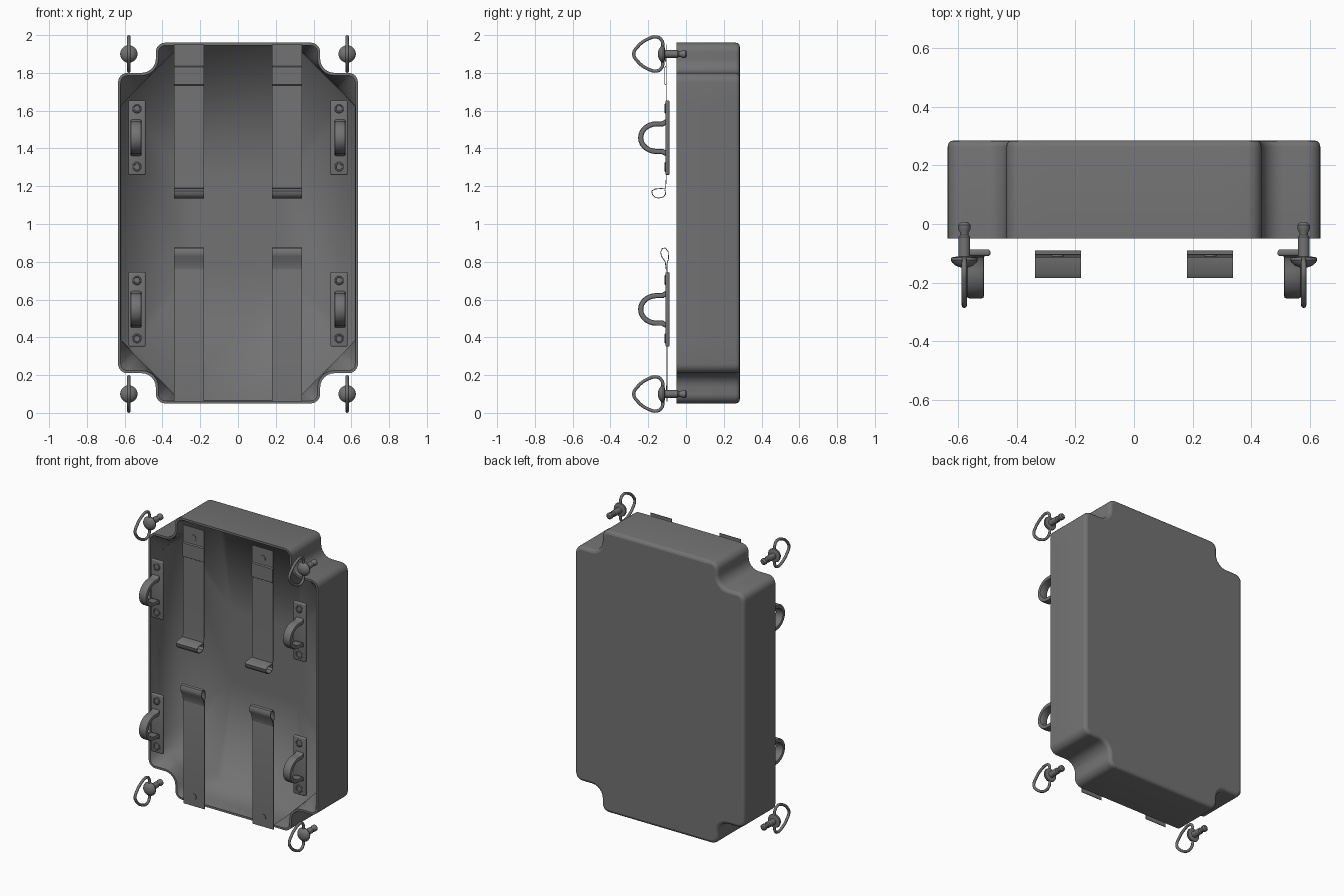
import bpy, bmesh
from math import sin, cos, pi, radians
from mathutils import Vector

if "Cube" in bpy.data.objects:
    bpy.data.objects.remove(bpy.data.objects["Cube"])

ZC = 1.005  # shell centre height
GREY = bpy.data.materials.new('dark_grey')
GREY.diffuse_color = (.17, .17, .17, 1)
GREY.use_nodes = True
GREY.node_tree.nodes["Principled BSDF"].inputs["Base Color"].default_value = GREY.diffuse_color


def select(ob):
    bpy.ops.object.select_all(action='DESELECT')
    ob.select_set(True)
    bpy.context.view_layer.objects.active = ob


def finish(name, bm, mods=(), angle=35):
    """Turn a bmesh into a smooth-shaded object with optional modifiers."""
    bmesh.ops.recalc_face_normals(bm, faces=bm.faces)
    me = bpy.data.meshes.new(name)
    bm.to_mesh(me)
    bm.free()
    me.materials.append(GREY)
    ob = bpy.data.objects.new(name, me)
    bpy.context.collection.objects.link(ob)
    select(ob)
    for kind, props in mods:
        m = ob.modifiers.new(kind.title(), kind)
        for k, v in props.items():
            setattr(m, k, v)
    for m in list(ob.modifiers):
        bpy.ops.object.modifier_apply(modifier=m.name)
    bpy.ops.object.shade_smooth_by_angle(angle=radians(angle))
    return ob


def loft(bm, loops, caps=(False, False)):
    rings = [[bm.verts.new(p) for p in lp] for lp in loops]
    n = len(rings[0])
    for a, b in zip(rings, rings[1:]):
        for i in range(n):
            j = (i + 1) % n
            bm.faces.new((a[i], a[j], b[j], b[i]))
    for use, ring in zip(caps, (rings[0], rings[-1])):
        if use:
            bm.faces.new(ring)


def lathe(name, prof, x, z, n=20):
    """Revolve (radius, y) points around an axis along y."""
    bm = bmesh.new()
    loft(bm, [[(x + r * cos(2 * pi * i / n), y, z + r * sin(2 * pi * i / n))
               for i in range(n)] for r, y in prof], (True, True))
    return finish(name, bm)


def ribbon(name, pts, x0, x1, thick, bevel=0):
    """Sweep a (y, z) path sideways into a strap of given thickness."""
    bm = bmesh.new()
    a = [bm.verts.new((x0, y, z)) for y, z in pts]
    b = [bm.verts.new((x1, y, z)) for y, z in pts]
    for i in range(len(pts) - 1):
        bm.faces.new((a[i], a[i + 1], b[i + 1], b[i]))
    mods = [('SOLIDIFY', dict(thickness=thick, offset=0, use_even_offset=True))]
    if bevel:
        mods.append(('BEVEL', dict(width=bevel, segments=2, limit_method='ANGLE', angle_limit=radians(40))))
    return finish(name, bm, mods)


# --- shell: rectangle with rounded notched corners, hollow with diagonal inner walls ---
def arc(cx, cz, r, a0, a1, n=6):
    return [(cx + r * cos(radians(a0 + (a1 - a0) * i / n)),
             cz + r * sin(radians(a0 + (a1 - a0) * i / n))) for i in range(n + 1)]


def outline(d, y, chamfer=None, point=None):
    q = [(.30, .955 - d)] + arc(.385, .905, .05 - d, 90, 0) \
        + arc(.51, .87, .075 + d, 180, 270) \
        + arc(.585, .745, .05 - d, 90, 0) + [(.635 - d, .62)]
    if chamfer:  # flatten the corner onto a diagonal wall
        q = [(x - max(0, (x + z - chamfer) / 2), z - max(0, (x + z - chamfer) / 2)) for x, z in q]
    if point:  # gather the whole corner in one point
        q = [point] * len(q)
    r = q[::-1]
    full = q + [(x, -z) for x, z in r] + [(-x, -z) for x, z in q] + [(-x, z) for x, z in r]
    return [(x, y, z + ZC) for x, z in full]


bm = bmesh.new()
loft(bm, [outline(0, .279, None, (.24, .24)), outline(.016, .268, 1.235),
          outline(.016, .04, 1.245), outline(.014, -.05),
          outline(0, -.05), outline(0, .262), outline(.003, .274),
          outline(.010, .282), outline(.022, .285)], (False, True))
bmesh.ops.remove_doubles(bm, verts=bm.verts, dist=.0005)
# floor between the four gathered points
floor = [min(bm.verts, key=lambda v: (v.co - Vector((sx * .24, .279, ZC + sz * .24))).length)
         for sx, sz in ((1, 1), (1, -1), (-1, -1), (-1, 1))]
bm.faces.new(floor)
me = finish('shell', bm).data
# soft shading inside the hollow, flat shading on the back
for e in me.edges:
    ys = [me.vertices[i].co.y for i in e.vertices]
    if all(abs(y - .268) < .001 or abs(y - .04) < .001 for y in ys):
        e.use_edge_sharp = False
    elif min(ys) > .2845:
        e.use_edge_sharp = True

HANDLE_ARC = [(-.156 - .084 * sin(pi * i / 14), .073 * cos(pi * i / 14)) for i in range(15)]
RING = [(-.122, .035), (-.13, .075), (-.155, .09), (-.20, .08), (-.255, .04)]

for side, s in (('left', -1), ('right', 1)):
    # --- straps with folded loop ends ---
    x0, x1 = sorted((s * .18, s * .338))
    ribbon(f'upper_strap_{side}',
           [(-.104, 1.95), (-.104, 1.25), (-.108, 1.19), (-.165, 1.185), (-.181, 1.175),
            (-.179, 1.158), (-.165, 1.142), (-.145, 1.137), (-.118, 1.144), (-.108, 1.16),
            (-.112, 1.184)], x0, x1, .004)
    ribbon(f'strap_fold_{side}', [(-.104, 1.835), (-.112, 1.83), (-.112, 1.74), (-.104, 1.735)],
           x0, x1, .004)
    ribbon(f'lower_strap_{side}',
           [(-.1, .06), (-.1, .79), (-.092, .82), (-.095, .855), (-.11, .873), (-.126, .87),
            (-.134, .852), (-.13, .83), (-.11, .80), (-.105, .76)], x0, x1, .004)
    for z, y in ((1.88, -.104), (.125, -.1)):
        lathe(f'strap_rivet_{side}', [(.021, y), (.021, y - .006)], s * .26, z)

    for level, zh, zp in (('upper', 1.457, 1.9), ('lower', .548, .1)):
        tag = f'{level}_{side}'
        # --- handle: base plate, D loop, bolts ---
        bm = bmesh.new()
        bmesh.ops.create_cube(bm, size=1)
        for v in bm.verts:
            v.co = Vector((v.co.x * .092 + s * .535, v.co.y * .022 - .098, v.co.z * .395 + zh))
        finish(f'handle_plate_{tag}', bm, [('BEVEL', dict(width=.008, segments=3))])
        path = [(-.097, .088), (-.112, .08), (-.125, .073)] + HANDLE_ARC
        path += [(y, -z) for y, z in path[2::-1]]
        ribbon(f'handle_loop_{tag}', [(y, z + zh) for y, z in path],
               s * .54 - .029, s * .54 + .029, .027, .008)
        for dz in (-.155, .155):
            lathe(f'handle_bolt_{tag}',
                  [(.026, -.10), (.026, -.111), (.022, -.114), (.017, -.114), (.015, -.110)],
                  s * .535, zh + dz)

        # --- locking pin: flange, stem and ball tip ---
        x = s * .578
        lathe(f'pin_{tag}',
              [(.012, -.148), (.028, -.143), (.041, -.132), (.046, -.122), (.044, -.114),
               (.020, -.110), (.020, -.045), (.015, -.038), (.015, -.028), (.021, -.018),
               (.021, -.003), (.012, .006)], x, zp, 24)
        # --- pull ring ---
        cu = bpy.data.curves.new(f'pull_ring_{tag}', 'CURVE')
        cu.dimensions = '3D'
        cu.bevel_depth = .009
        cu.bevel_resolution = 3
        cu.materials.append(GREY)
        pts = RING + [(-.277, 0)] + [(y, -z) for y, z in RING[::-1]]
        sp = cu.splines.new('BEZIER')
        sp.bezier_points.add(len(pts) - 1)
        sp.resolution_u = 5
        sp.use_cyclic_u = True
        for bp, (y, z) in zip(sp.bezier_points, pts):
            bp.co = (x, y, z + zp)
            bp.handle_left_type = bp.handle_right_type = 'AUTO'
        ob = bpy.data.objects.new(f'pull_ring_{tag}', cu)
        bpy.context.collection.objects.link(ob)
        select(ob)
        bpy.ops.object.convert(target='MESH')
        bpy.ops.object.shade_smooth_by_angle(angle=radians(50))
